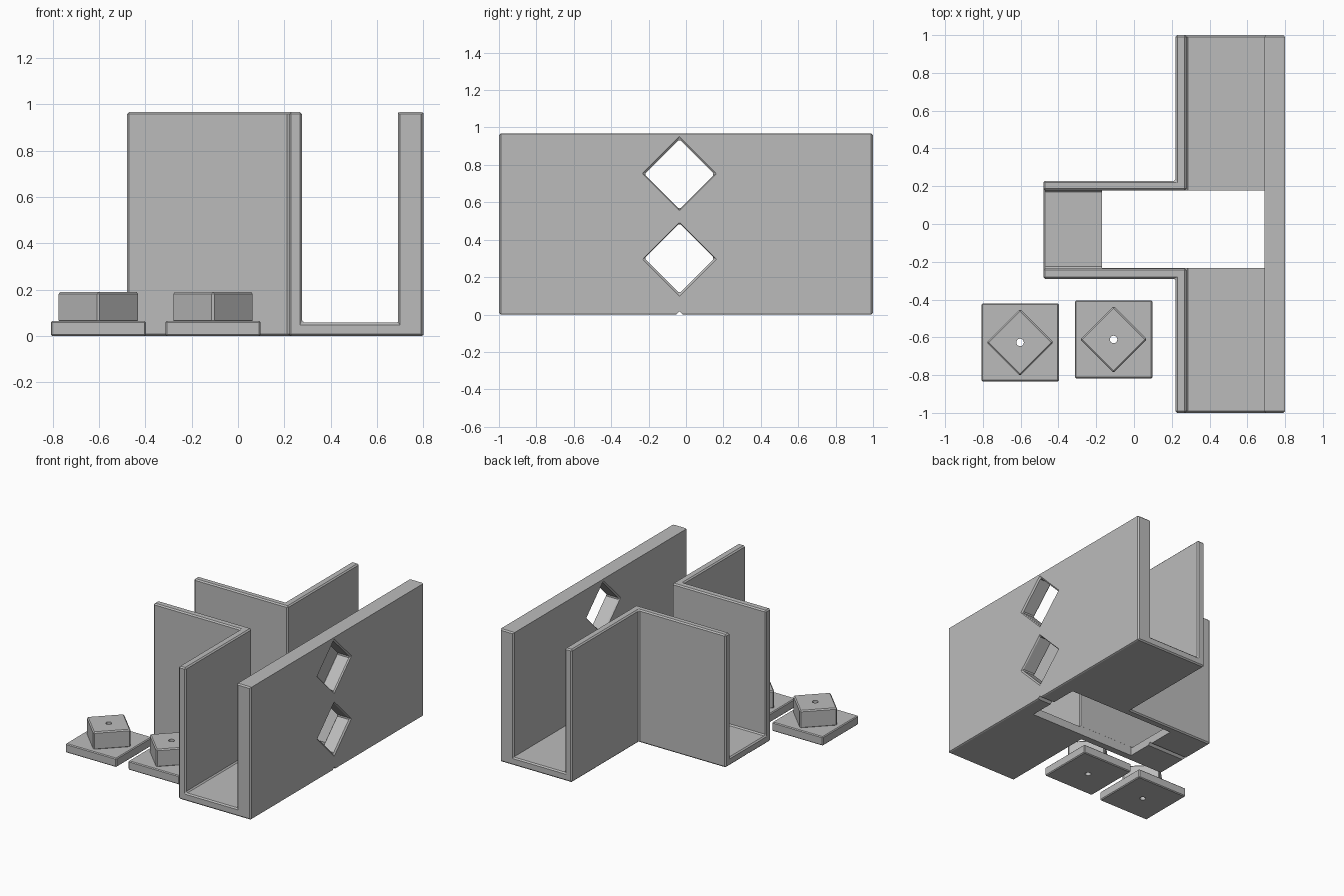
import bpy, bmesh, math

if "Cube" in bpy.data.objects:
    bpy.data.objects.remove(bpy.data.objects["Cube"])

grey = bpy.data.materials.new("plain grey")
grey.diffuse_color = (0.5, 0.5, 0.5, 1)
grey.use_nodes = True
grey.node_tree.nodes["Principled BSDF"].inputs["Base Color"].default_value = grey.diffuse_color


def prism(name, points, lo, hi, axis="z"):
    """Extrude a closed outline along z (points are x, y) or x (points are y, z)."""
    bm = bmesh.new()
    place = (lambda a, b: (a, b, lo)) if axis == "z" else (lambda a, b: (lo, a, b))
    face = bm.faces.new([bm.verts.new(place(a, b)) for a, b in points])
    new = bmesh.ops.extrude_face_region(bm, geom=[face])["geom"]
    d = hi - lo
    bmesh.ops.translate(bm, verts=[v for v in new if isinstance(v, bmesh.types.BMVert)],
                        vec=(0, 0, d) if axis == "z" else (d, 0, 0))
    bmesh.ops.recalc_face_normals(bm, faces=bm.faces)
    mesh = bpy.data.meshes.new(name)
    bm.to_mesh(mesh)
    bm.free()
    mesh.materials.append(grey)
    ob = bpy.data.objects.new(name, mesh)
    bpy.context.collection.objects.link(ob)
    return ob


def rect(x0, x1, y0, y1):
    return [(x0, y0), (x1, y0), (x1, y1), (x0, y1)]


def diamond(x, y, r):
    return [(x + r, y), (x, y + r), (x - r, y), (x, y - r)]


def tee(x0, x1, x2, y0, y1, y2, y3):
    """T outline: a long bar with a branch towards -x."""
    return [(x2, y0), (x2, y3), (x1, y3), (x1, y2), (x0, y2),
            (x0, y1), (x1, y1), (x1, y0)]


def cut(ob, cutter):
    cutter.hide_render = True
    cutter.hide_set(True)
    mod = ob.modifiers.new("cut", "BOOLEAN")
    mod.operation, mod.solver, mod.object = "DIFFERENCE", "EXACT", cutter


def chamfer(ob, width):
    mod = ob.modifiers.new("chamfer", "BEVEL")
    mod.width, mod.segments = width, 1
    mod.limit_method, mod.angle_limit = "ANGLE", math.radians(40)


# T-shaped open channel
channel = prism("channel", tee(-0.48, 0.22, 0.80, -1, -0.29, 0.228, 1), 0, 0.967)
cut(channel, prism("channel_cutter", tee(-0.7, 0.277, 0.69, -1.2, -0.235, 0.178, 1.2), 0.058, 1.2))

# diamond windows through the back wall
for z in (0.3, 0.75):
    cut(channel, prism("window_cutter", diamond(-0.035, z, 0.187), 0.6, 0.9, "x"))
chamfer(channel, 0.009)

# floor opening and small notch under the channel
cut(channel, prism("floor_cutter", rect(-0.17, 0.69, -0.233, 0.177), -0.1, 0.07))
cut(channel, prism("notch_cutter", diamond(-0.035, -0.172, 0.19), -0.7, 0.9, "x"))

# two loose pegs: square plate, turned square plug, pin hole
for i, (x, y) in enumerate([(-0.603, -0.627), (-0.108, -0.611)]):
    hole = [(x + 0.02 * math.cos(a * math.tau / 16), y + 0.02 * math.sin(a * math.tau / 16))
            for a in range(16)]
    drill = prism("pin_hole_cutter", hole, -0.1, 0.4)
    plate = prism(f"peg_plate_{i}", rect(x - 0.205, x + 0.205, y - 0.206, y + 0.206), 0, 0.065)
    plug = prism(f"peg_plug_{i}", diamond(x, y, 0.177), 0.06, 0.19)
    for part, width in ((plate, 0.006), (plug, 0.008)):
        chamfer(part, width)
        cut(part, drill)
